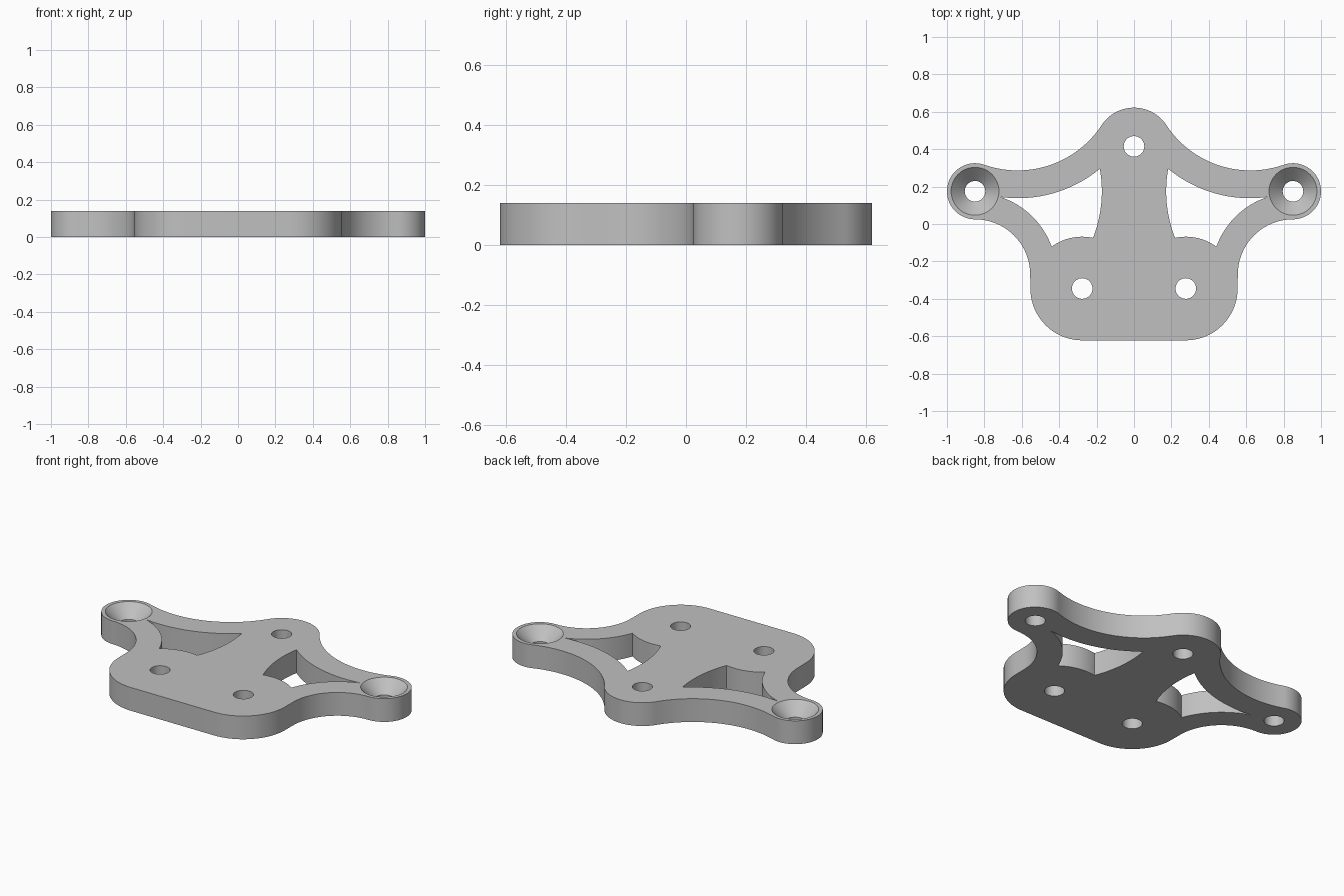
import bpy, bmesh, math
from mathutils import Vector
from mathutils.geometry import intersect_sphere_sphere_2d as meet

if "Cube" in bpy.data.objects:
    bpy.data.objects.remove(bpy.data.objects["Cube"])

HEIGHT = 0.14
HOLE_R = 0.055
SINK_R = 0.128

# Centres that the plan is drawn around (right half)
HEAD, HEAD_R = Vector((0, 0.415)), 0.207
EAR, EAR_R = Vector((0.85, 0.175)), 0.15
FOOT, FOOT_R = Vector((0.277, -0.345)), 0.277
UPPER, UPPER_R = Vector((0.62, 0.825)), 0.54      # scoop above the arm
LOWER, LOWER_R = Vector((0.85, -0.27)), 0.295     # scoop below the arm


def arc(c, p, q, n=20):
    """Shorter arc about c from p to q, without its last point."""
    a, b = Vector(p) - c, Vector(q) - c
    a0 = math.atan2(a.y, a.x)
    turn = math.atan2(a.x * b.y - a.y * b.x, a.dot(b))
    pts = []
    for i in range(n):
        t = i / n
        r = a.length * (1 - t) + b.length * t
        ang = a0 + turn * t
        pts.append((c.x + r * math.cos(ang), c.y + r * math.sin(ang)))
    return pts


def circle(c, r, n=48):
    return [(c[0] + r * math.cos(2 * math.pi * i / n),
             c[1] + r * math.sin(2 * math.pi * i / n)) for i in range(n)]


def mirror(pts):
    return [(-x, y) for x, y in reversed(pts)]


def crossing(c1, r1, c2, r2, near):
    return min(meet(c1, r1, c2, r2), key=lambda p: (p - Vector(near)).length)


# Outer outline
foot_side = FOOT + Vector((FOOT_R, 0))
scoop_start = LOWER - Vector((LOWER_R, 0))
ear_low = EAR - Vector((0, EAR_R))
ear_tip = EAR + Vector((EAR_R, 0))
ear_top = EAR + (UPPER - EAR).normalized() * EAR_R
head_side = HEAD + (UPPER - HEAD).normalized() * HEAD_R
head_top = HEAD + Vector((0, HEAD_R))
half = (arc(FOOT, FOOT - Vector((0, FOOT_R)), foot_side) + [tuple(foot_side)]
        + arc(LOWER, scoop_start, ear_low)
        + arc(EAR, ear_low, ear_tip) + arc(EAR, ear_tip, ear_top)
        + arc(UPPER, ear_top, head_side, 28) + arc(HEAD, head_side, head_top))
outline = half + [tuple(head_top)] + mirror(half)

# Window between arm, spine and foot
UP_IN, LOW_IN, SPINE_R = 0.687, 0.436, 0.678
tip = crossing(UPPER, UP_IN, LOWER, LOW_IN, (0.70, 0.14))
outer = crossing(LOWER, LOW_IN, FOOT, FOOT_R, (0.445, -0.12))
inner = crossing(FOOT, FOOT_R, EAR, SPINE_R, (0.217, -0.072))
peak = crossing(EAR, SPINE_R, UPPER, UP_IN, (0.185, 0.29))
window = (arc(LOWER, tip, outer) + arc(FOOT, outer, inner)
          + arc(EAR, inner, peak) + arc(UPPER, peak, tip, 24))

bm = bmesh.new()
bottom_edges, top_edges = [], []


def ring_edges(ring):
    return [bm.edges.get((a, b)) or bm.edges.new((a, b))
            for a, b in zip(ring, ring[1:] + ring[:1])]


def wall(levels):
    """Skin a wall through (points, z) levels, bottom to top."""
    rings = [[bm.verts.new((x, y, z)) for x, y in pts] for pts, z in levels]
    for lo, hi in zip(rings, rings[1:]):
        n = len(lo)
        for i in range(n):
            j = (i + 1) % n
            bm.faces.new((lo[i], lo[j], hi[j], hi[i]))
    bottom_edges.extend(ring_edges(rings[0]))
    top_edges.extend(ring_edges(rings[-1]))


# Straight walls: outline, windows and plain holes
for loop in (outline, window, mirror(window), circle(HEAD, HOLE_R),
             circle(FOOT, HOLE_R), circle((-FOOT.x, FOOT.y), HOLE_R)):
    wall([(loop, 0), (loop, HEIGHT)])

# Countersunk holes in the ears
for s in (1, -1):
    c = (s * EAR.x, EAR.y)
    wall([(circle(c, HOLE_R), 0),
          (circle(c, HOLE_R), HEIGHT - (SINK_R - HOLE_R)),
          (circle(c, SINK_R), HEIGHT)])

# Flat bottom and top
bmesh.ops.triangle_fill(bm, edges=bottom_edges, normal=(0, 0, -1))
bmesh.ops.triangle_fill(bm, edges=top_edges, normal=(0, 0, 1))
bmesh.ops.recalc_face_normals(bm, faces=bm.faces)

mesh = bpy.data.meshes.new("mounting_plate")
bm.to_mesh(mesh)
bm.free()
grey = bpy.data.materials.new("light grey")
grey.diffuse_color = (0.53, 0.53, 0.53, 1)
grey.use_nodes = True
grey.node_tree.nodes["Principled BSDF"].inputs["Base Color"].default_value = grey.diffuse_color
mesh.materials.append(grey)
plate = bpy.data.objects.new("mounting_plate", mesh)
bpy.context.collection.objects.link(plate)
bpy.context.view_layer.objects.active = plate
plate.select_set(True)
bpy.ops.object.shade_smooth_by_angle(angle=math.radians(30))
